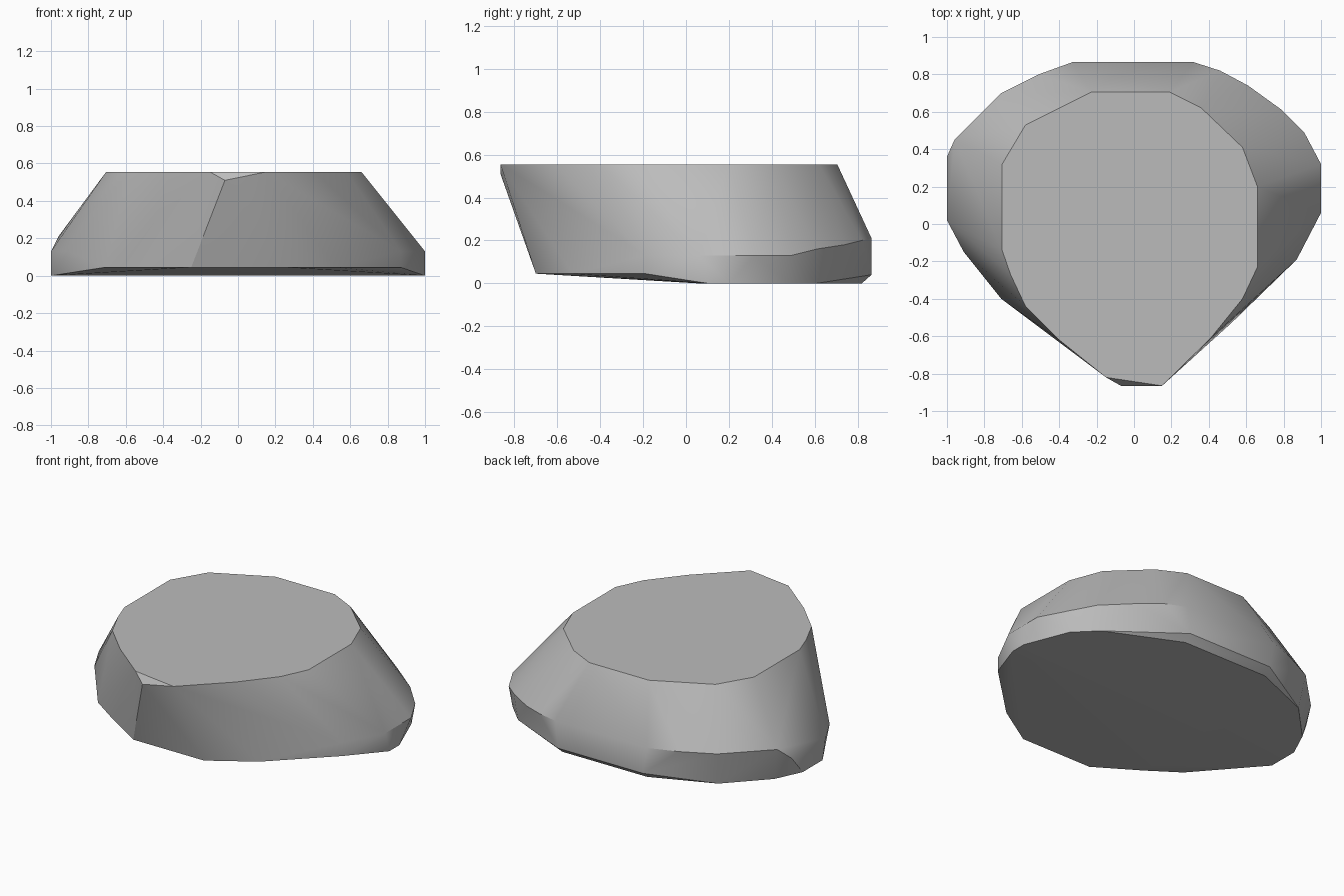
import bpy
import bmesh
import math

TOP = 0.555

# flat top outline (x, y)
top_ring = [(-0.15, -0.82), (0.15, -0.865), (0.41, -0.61), (0.58, -0.40),
            (0.66, -0.23), (0.66, 0.20), (0.58, 0.41), (0.36, 0.62),
            (0.19, 0.705), (-0.23, 0.705), (-0.58, 0.53), (-0.705, 0.32),
            (-0.705, -0.14), (-0.66, -0.27), (-0.58, -0.44), (-0.40, -0.62)]

# widest belt of the stone, with the chipped front nose (x, y, z)
belt = [(-0.07, -0.865, 0.51), (0.87, -0.19, 0.13), (1.0, 0.06, 0.13),
        (1.0, 0.32, 0.13), (0.91, 0.49, 0.13), (0.79, 0.61, 0.16),
        (0.61, 0.74, 0.18), (0.46, 0.82, 0.20), (0.32, 0.865, 0.21),
        (-0.33, 0.865, 0.21), (-0.51, 0.80, 0.21), (-0.71, 0.70, 0.21),
        (-0.96, 0.45, 0.21), (-1.0, 0.36, 0.13), (-1.0, 0.02, 0.13),
        (-0.91, -0.15, 0.13), (0.30, 0.865, 0.04), (-0.30, 0.865, 0.04)]

# underside, slightly raised toward the front
raised_base = [(-0.25, -0.70), (0.25, -0.70), (0.52, -0.53),
               (0.87, -0.19), (-0.71, -0.40), (-0.52, -0.53)]
flat_base = [(1.0, 0.10), (1.0, 0.20), (0.89, 0.48), (0.76, 0.61),
             (0.30, 0.82), (-0.30, 0.82), (-0.69, 0.66), (-0.92, 0.42),
             (-1.0, 0.25), (-1.0, 0.05)]

points = [(x, y, TOP) for x, y in top_ring] + belt
points += [(x, y, 0.045) for x, y in raised_base]
points += [(x, y, 0.0) for x, y in flat_base]

# faceted stone wrapped around the rings
bm = bmesh.new()
for p in points:
    bm.verts.new(p)
hull = bmesh.ops.convex_hull(bm, input=bm.verts[:])
loose = [v for v in bm.verts if not v.link_faces]
bmesh.ops.delete(bm, geom=loose, context='VERTS')
bmesh.ops.dissolve_limit(bm, angle_limit=math.radians(1),
                         verts=bm.verts[:], edges=bm.edges[:])
bmesh.ops.recalc_face_normals(bm, faces=bm.faces[:])
mesh = bpy.data.meshes.new("stone")
bm.to_mesh(mesh)
bm.free()

stone = bpy.data.objects.new("stone", mesh)
bpy.context.collection.objects.link(stone)

# grey stone colour
grey = bpy.data.materials.new("stone grey")
grey.diffuse_color = (0.50, 0.50, 0.50, 1.0)
mesh.materials.append(grey)

# soft shading on the sides, crisp rim
bpy.context.view_layer.objects.active = stone
stone.select_set(True)
bpy.ops.object.shade_smooth_by_angle(angle=math.radians(30))
